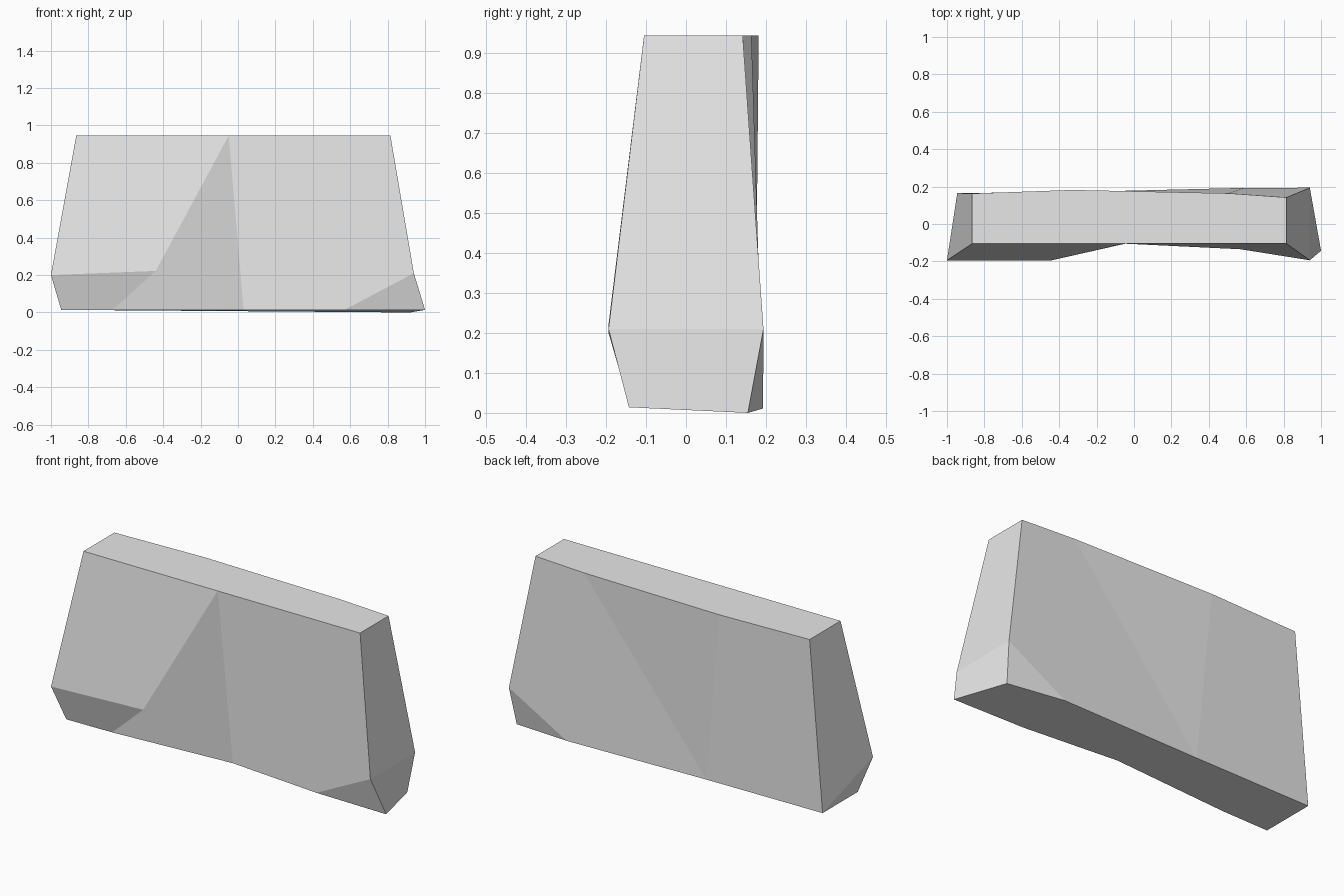
import bpy
import bmesh

# Remove the default cube
default_cube = bpy.data.objects.get("Cube")
if default_cube:
    bpy.data.objects.remove(default_cube, do_unlink=True)


def make_material(name, colour):
    material = bpy.data.materials.new(name)
    material.use_nodes = True
    material.diffuse_color = colour
    material.node_tree.nodes["Principled BSDF"].inputs["Base Color"].default_value = colour
    return material


bm = bmesh.new()
TOP, FLOOR = 0.945, 0.014


def row(points, height=None):
    """Add a row of corners, running from -x to +x."""
    return [bm.verts.new(p if height is None else (*p, height)) for p in points]


def facets(*polygons):
    for polygon in polygons:
        bm.faces.new(polygon)


# Rim of the flat top
top_front = row([(-0.865, -0.105), (-0.05, -0.105), (0.815, -0.105)], TOP)
top_back = row([(-0.865, 0.163), (-0.33, 0.182), (0.505, 0.164), (0.815, 0.142)], TOP)

# Widest corners, just above the base
waist_front = row([(-1.0, -0.194, 0.2), (-0.44, -0.194, 0.222), (0.94, -0.194, 0.21)])
waist_back = row([(0.94, 0.194, 0.21)])[0]

# Rim of the base
base_front = row([(-0.945, -0.14), (-0.67, -0.135), (0.03, -0.088),
                  (0.57, -0.135), (1.0, -0.143)], FLOOR)
base_back = row([(-0.945, 0.165, FLOOR), (-0.245, 0.173, FLOOR),
                 (0.59, 0.193, 0.011), (0.92, 0.155, 0.0)])

# Short names for the corners
tf_left, tf_mid, tf_right = top_front
tb_left, tb_a, tb_b, tb_right = top_back
wf_left, wf_mid, wf_right = waist_front
bf_left, bf_a, bf_b, bf_c, bf_right = base_front
bb_left, bb_a, bb_b, bb_right = base_back

# Flat top and underside
facets(top_front + top_back[::-1], base_back + base_front[::-1])

# Front: two large panels, a wedge between them, and two undercuts
facets((wf_left, wf_mid, tf_mid, tf_left),
       (bf_a, bf_b, tf_mid, wf_mid),
       (bf_b, bf_c, wf_right, tf_right, tf_mid),
       (bf_left, bf_a, wf_mid, wf_left),
       (bf_c, bf_right, wf_right))

# Back: two large panels, a wedge between them, and one undercut
facets((waist_back, bb_b, bb_a, tb_b, tb_right),
       (bb_a, tb_a, tb_b),
       (bb_a, bb_left, tb_left, tb_a),
       (bb_right, bb_b, waist_back))

# Ends, each split into an upper and a lower facet
facets((wf_right, waist_back, tb_right, tf_right),
       (bf_right, bb_right, waist_back, wf_right),
       (bb_left, wf_left, tf_left, tb_left),
       (bb_left, bf_left, wf_left))

bmesh.ops.recalc_face_normals(bm, faces=bm.faces[:])
mesh = bpy.data.meshes.new("stone_slab")
bm.to_mesh(mesh)
bm.free()
mesh.materials.append(make_material("pale_grey_stone", (0.8, 0.8, 0.8, 1.0)))
slab = bpy.data.objects.new("stone_slab", mesh)
bpy.context.collection.objects.link(slab)
